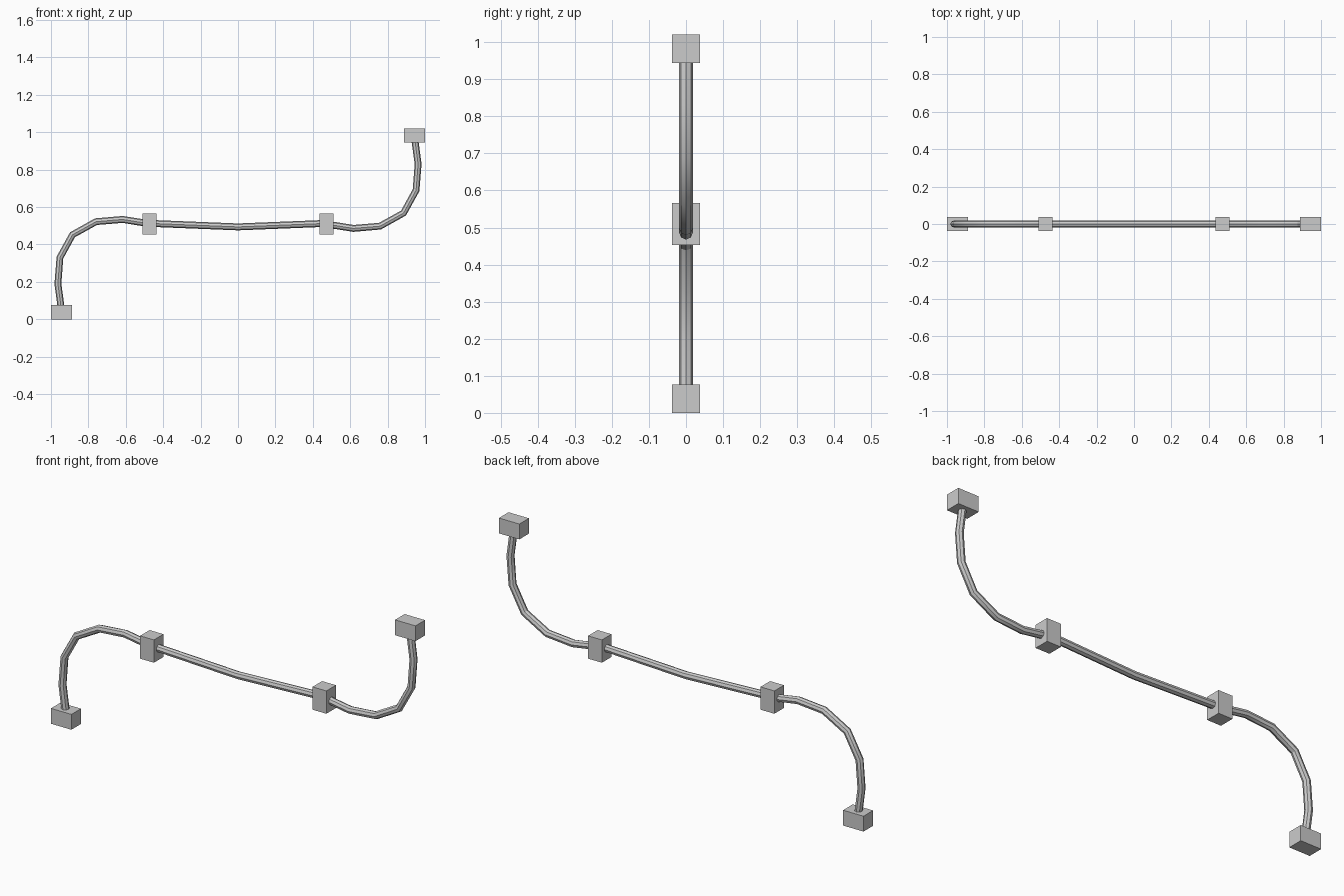
import bpy

if "Cube" in bpy.data.objects:
    bpy.data.objects.remove(bpy.data.objects["Cube"])

MID_Z = 0.51  # the model is point-symmetric about (0, 0, MID_Z)
RADIUS = 0.0185


def opposite(points):
    return [(-x, 2 * MID_Z - z) for x, z in points]


def block(name, x, z, sx, sz):
    bpy.ops.mesh.primitive_cube_add(size=1, location=(x, 0, z))
    ob = bpy.context.object
    ob.name = name
    ob.scale = (sx, 0.075, sz)
    bpy.ops.object.transform_apply(location=False, rotation=False, scale=True)


def cable(name, points):
    curve = bpy.data.curves.new(name, 'CURVE')
    curve.dimensions = '3D'
    curve.bevel_depth = RADIUS
    curve.bevel_resolution = 2
    curve.use_fill_caps = True
    spline = curve.splines.new('POLY')
    spline.points.add(len(points) - 1)
    for p, (x, z) in zip(spline.points, points):
        p.co = (x, 0, z, 1)
    ob = bpy.data.objects.new(name, curve)
    bpy.context.collection.objects.link(ob)
    bpy.ops.object.select_all(action='DESELECT')
    ob.select_set(True)
    bpy.context.view_layer.objects.active = ob
    bpy.ops.object.convert(target='MESH')
    bpy.ops.object.shade_smooth_by_angle()


# End blocks and clamp blocks
block("lower_end_block", -0.944, 0.038, 0.112, 0.076)
block("upper_end_block", 0.944, 2 * MID_Z - 0.038, 0.112, 0.076)
for side, x in (("left", -0.473), ("right", 0.473)):
    block(side + "_clamp_block", x, MID_Z, 0.076, 0.113)

# Curved cable ends
bend = [(-0.944, 0.05), (-0.963, 0.19), (-0.952, 0.33), (-0.885, 0.452),
        (-0.759, 0.522), (-0.617, 0.534), (-0.473, 0.511)]
cable("left_cable", bend)
cable("right_cable", opposite(bend))

# Slightly sagging middle span
cable("middle_cable", [(-0.473, 0.513), (0, 0.494), (0.473, 0.513)])
